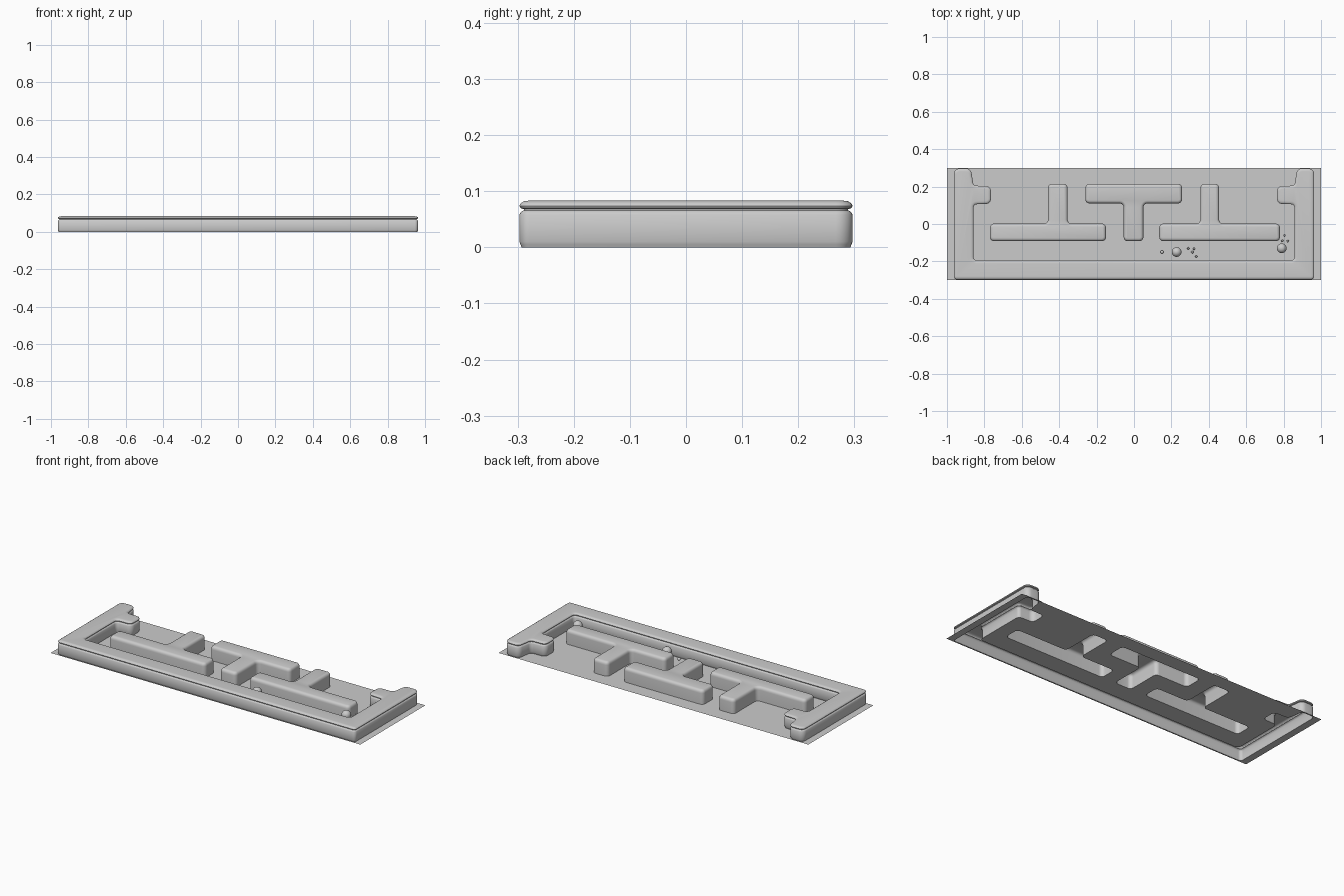
import bpy, bmesh, math
from mathutils import Vector

if "Cube" in bpy.data.objects:
    bpy.data.objects.remove(bpy.data.objects["Cube"])


def rounded(points, steps=6):
    """Round each (x, y, radius) corner of a counter-clockwise outline."""
    out, n = [], len(points)
    for i, (x, y, r) in enumerate(points):
        p = Vector((x, y))
        a = (Vector(points[i - 1][:2]) - p).normalized()
        b = (Vector(points[(i + 1) % n][:2]) - p).normalized()
        half = a.angle(b) / 2
        d = r / math.tan(half)
        centre = p + (a + b).normalized() * (r / math.sin(half))
        v0, v1 = p + a * d - centre, p + b * d - centre
        sweep = v0.angle(v1)
        for k in range(steps + 1):
            t = k / steps
            v = (v0 * math.sin((1 - t) * sweep) + v1 * math.sin(t * sweep)) / math.sin(sweep)
            out.append(centre + v)
    return out


def inset(loop, d):
    """Move the outline inwards by d."""
    out, n = [], len(loop)
    for i, p in enumerate(loop):
        e0 = (p - loop[i - 1]).normalized()
        e1 = (loop[(i + 1) % n] - p).normalized()
        n0, n1 = Vector((-e0.y, e0.x)), Vector((-e1.y, e1.x))
        out.append(p + (n0 + n1) * (d / (1 + n0.dot(n1))))
    return out


def finish(name, bm):
    me = bpy.data.meshes.new(name)
    bm.to_mesh(me)
    bm.free()
    ob = bpy.data.objects.new(name, me)
    bpy.context.collection.objects.link(ob)
    bpy.ops.object.select_all(action='DESELECT')
    ob.select_set(True)
    bpy.context.view_layer.objects.active = ob
    bpy.ops.object.shade_smooth_by_angle(angle=0.7)
    return ob


def shell(name, loop, profile):
    """Open-bottomed raised shape: outline rings following the wall profile."""
    bm = bmesh.new()
    rings = [[bm.verts.new((p.x, p.y, z)) for p in inset(loop, d)] for d, z in profile]
    n = len(loop)
    for lo, hi in zip(rings, rings[1:]):
        for i in range(n):
            j = (i + 1) % n
            bm.faces.new((lo[i], lo[j], hi[j], hi[i]))
    top = bm.faces.new(rings[-1])
    bm.normal_update()
    bmesh.ops.triangulate(bm, faces=[top], ngon_method='EAR_CLIP')
    finish(name, bm)


def tee(x0, x1, y0, y1, s0, s1, stem_end, r=0.022):
    """T outline: bar plus a stem reaching up or down to stem_end."""
    if stem_end > y1:
        pts = [(x0, y0), (x1, y0), (x1, y1), (s1, y1), (s1, stem_end),
               (s0, stem_end), (s0, y1), (x0, y1)]
    else:
        pts = [(x0, y0), (s0, y0), (s0, stem_end), (s1, stem_end), (s1, y0),
               (x1, y0), (x1, y1), (x0, y1)]
    return rounded([(x, y, r) for x, y in pts])


# Wall profiles as (inset, height)
block_profile = [(0, 0), (0, .064), (.001, .071), (.004, .077), (.009, .081), (.016, .083)]
frame_profile = [(.004, 0), (.002, .005), (0, .010), (0, .058), (.003, .063), (.008, .066),
                 (.008, .068), (.002, .070), (0, .074), (.002, .078), (.008, .082), (.016, .083)]

# Outlines
right_side = [(.963, -.297, .018), (.963, .297, .03), (.872, .297, .03), (.858, .205, .02),
              (.765, .203, .028), (.765, .108, .028), (.858, .105, .018), (.858, -.195, .018)]
frame = rounded(right_side + [(-x, y, r) for x, y, r in reversed(right_side)])
left_tee = tee(-.77, -.15, -.092, .002, -.46, -.355, .215)
right_tee = tee(.135, .78, -.092, .002, .355, .455, .215)
middle_tee = tee(-.26, .257, .11, .215, -.055, .05, -.092)

shell("border_frame", frame, frame_profile)
shell("left_block", left_tee, block_profile)
shell("right_block", right_tee, block_profile)
shell("middle_block", middle_tee, block_profile)

# Floor sheet with openings under the raised shapes
bm = bmesh.new()
sheet = [Vector(p) for p in ((-1, -.3), (1, -.3), (1, .3), (-1, .3))]
for loop in (sheet, inset(frame, .004), left_tee, right_tee, middle_tee):
    vs = [bm.verts.new((p.x, p.y, 0)) for p in loop]
    for i in range(len(vs)):
        bm.edges.new((vs[i - 1], vs[i]))
bmesh.ops.triangle_fill(bm, edges=bm.edges[:], use_beauty=True, normal=(0, 0, 1))
finish("floor_sheet", bm)

# Loose droplets in the channel: x, y, z, radius
drops = [(.228, -.15, .045, .026), (.79, -.13, .053, .026), (.15, -.15, .02, .009),
         (.29, -.13, .02, .006), (.321, -.132, .02, .006), (.312, -.15, .02, .007),
         (.333, -.174, .02, .006), (.805, -.06, .03, .006), (.793, -.09, .03, .006),
         (.822, -.092, .03, .006)]
for i, (x, y, z, r) in enumerate(drops):
    bm = bmesh.new()
    bmesh.ops.create_uvsphere(bm, u_segments=20, v_segments=12, radius=r)
    ob = finish(f"droplet_{i + 1}", bm)
    ob.location = (x, y, z)
